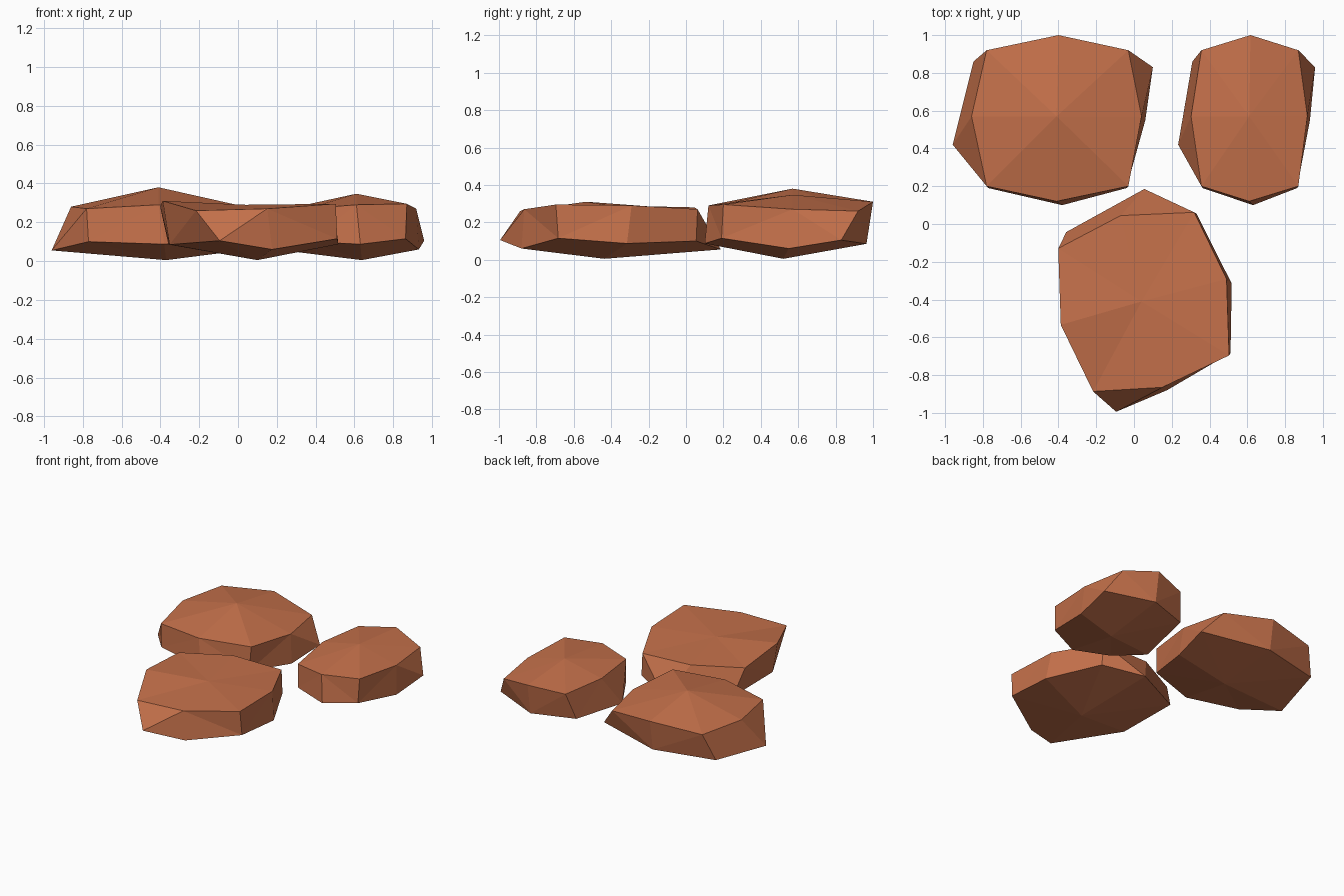
import bpy, bmesh
from mathutils import Matrix

if "Cube" in bpy.data.objects:
    bpy.data.objects.remove(bpy.data.objects["Cube"])

clay = bpy.data.materials.new("terracotta")
clay.diffuse_color = (0.56, 0.165, 0.07, 1)
clay.use_nodes = True
clay.node_tree.nodes["Principled BSDF"].inputs["Base Color"].default_value = clay.diffuse_color

# Rings of one stone around its own centre, going clockwise from the back
UPPER = [(.01, .43, .31), (.38, .35, .26), (.45, 0, .27), (.38, -.37, .295),
         (0, -.45, .29), (-.37, -.37, .27), (-.45, 0, .28), (-.37, .35, .28)]
LOWER = [(.01, .395, .085), (.51, .26, .105), (.47, -.02, .06), (.37, -.38, .115),
         (.03, -.47, .087), (-.36, -.38, .10), (-.55, -.15, .055), (-.44, .29, .085)]


def stone(name, centre, axes, peak):
    """Low faceted stone; axes is the 2x2 plan transform, peak the top height."""
    bm = bmesh.new()
    up = [bm.verts.new(p) for p in UPPER]
    low = [bm.verts.new(p) for p in LOWER]
    top = bm.verts.new((0, 0, peak))
    base = bm.verts.new((.04, -.05, .005))
    sides = []
    for i in range(8):
        j = (i + 1) % 8
        bm.faces.new((top, up[j], up[i]))
        bm.faces.new((base, low[i], low[j]))
        sides.append(bm.faces.new((up[i], up[j], low[j], low[i])))
    bmesh.ops.triangulate(bm, faces=sides, quad_method='SHORT_EDGE')
    (a, b), (c, d) = axes
    bm.transform(Matrix(((a, b, 0, centre[0]), (c, d, 0, centre[1]),
                         (0, 0, 1, 0), (0, 0, 0, 1))))
    bmesh.ops.recalc_face_normals(bm, faces=bm.faces)
    me = bpy.data.meshes.new(name)
    bm.to_mesh(me)
    bm.free()
    me.materials.append(clay)
    bpy.context.collection.objects.link(bpy.data.objects.new(name, me))


stone("large_stone", (-.41, .57), ((1, 0), (0, 1)), .38)
stone("narrow_stone", (.61, .57), ((.684, 0), (0, 1)), .347)
# Front stone is the mirrored, turned one with a flat top
stone("front_stone", (.04, -.41), ((.246, -1.0), (-1.01, -.265)), .29)
